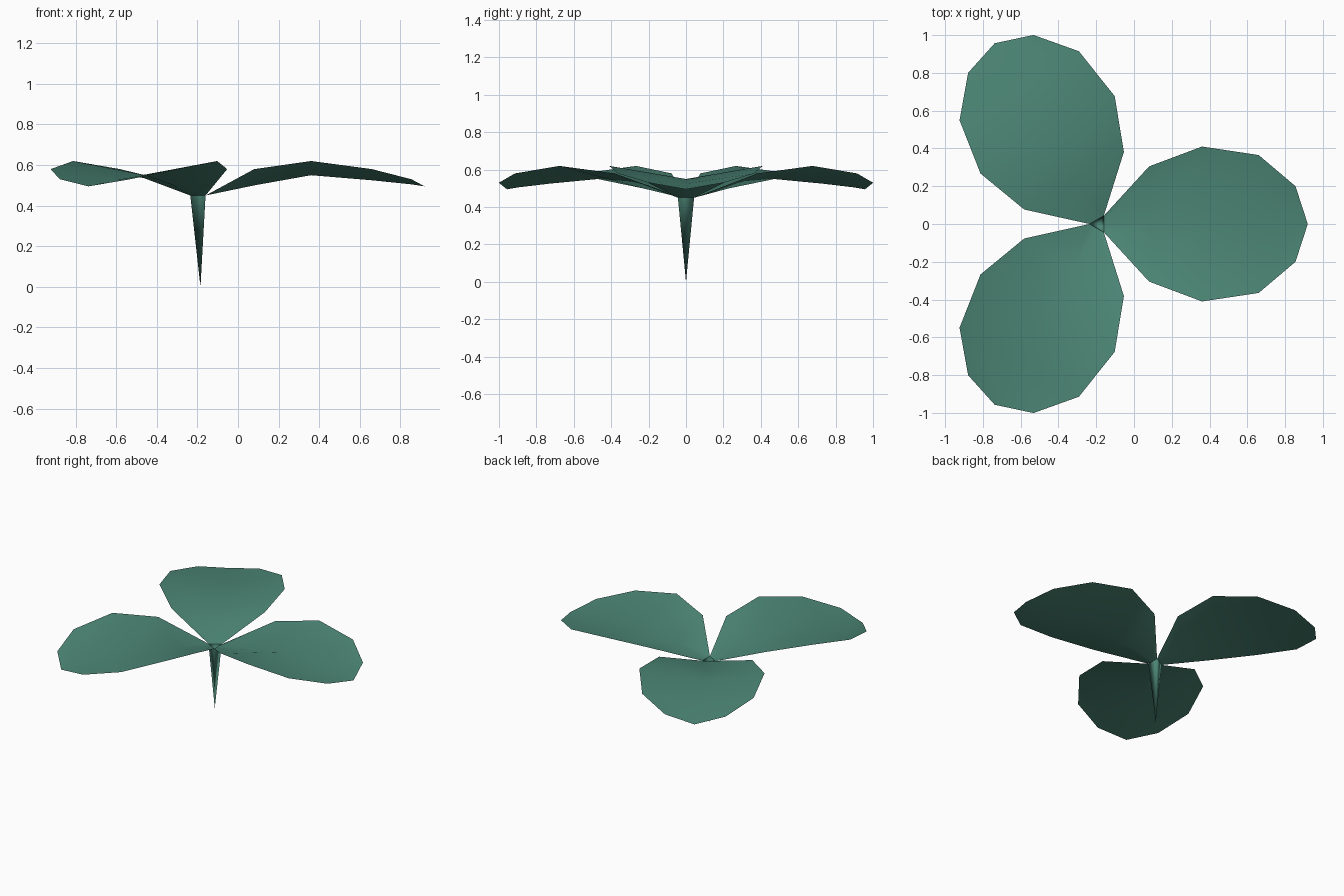
import bpy
from math import radians, cos, sin
from mathutils import Matrix, Vector

cube = bpy.data.objects.get("Cube")
if cube:
    bpy.data.objects.remove(cube, do_unlink=True)

green = bpy.data.materials.new("leaf green")
green.use_nodes = True
COLOUR = (0.073, 0.242, 0.181, 1)
green.diffuse_color = COLOUR
green.node_tree.nodes["Principled BSDF"].inputs["Base Color"].default_value = COLOUR

CENTRE = Vector((-0.185, 0, 0))   # stem axis
TOP = 0.45                        # height where the leaves join the stem
R = 0.05                          # stem radius at the top


def build(name, verts, faces):
    mesh = bpy.data.meshes.new(name)
    mesh.from_pydata(verts, [], faces)
    mesh.materials.append(green)
    mesh.shade_smooth()
    obj = bpy.data.objects.new(name, mesh)
    bpy.context.collection.objects.link(obj)
    return obj


# Leaf cross-sections: distance from stem, half width, rim height, fold height
SECTIONS = [
    (R * cos(radians(60)), R * sin(radians(60)), TOP, TOP),
    (0.265, 0.305, 0.58, 0.50),
    (0.545, 0.41, 0.62, 0.55),
    (0.845, 0.365, 0.58, 0.525),
    (1.04, 0.20, 0.53, 0.505),
]
TIP = (1.105, 0, 0.495)


def leaf(name, angle):
    verts, faces = [], []
    for r, w, rim, fold in SECTIONS:
        verts += [(r, -w, rim), (r, 0, fold), (r, w, rim)]
    for i in range(len(SECTIONS) - 1):
        for k in (3 * i, 3 * i + 1):
            faces.append((k, k + 3, k + 4, k + 1))
    # Close the end of the leaf on its tip
    last, tip = 3 * len(SECTIONS) - 3, len(verts)
    verts.append(TIP)
    faces += [(last, tip, last + 1), (last + 1, tip, last + 2)]
    turn = Matrix.Translation(CENTRE) @ Matrix.Rotation(radians(angle), 4, 'Z')
    return build(name, [turn @ Vector(v) for v in verts], faces)


leaf("left_leaf", 0)
leaf("back_right_leaf", 120)
leaf("front_right_leaf", 240)

# Three-sided stem, open at the top and tapering to a point on the ground
ring = [CENTRE + Vector((R * cos(radians(a)), R * sin(radians(a)), TOP))
        for a in (60, 180, 300)]
build("stem", ring + [CENTRE], [(3, (i + 1) % 3, i) for i in range(3)])
